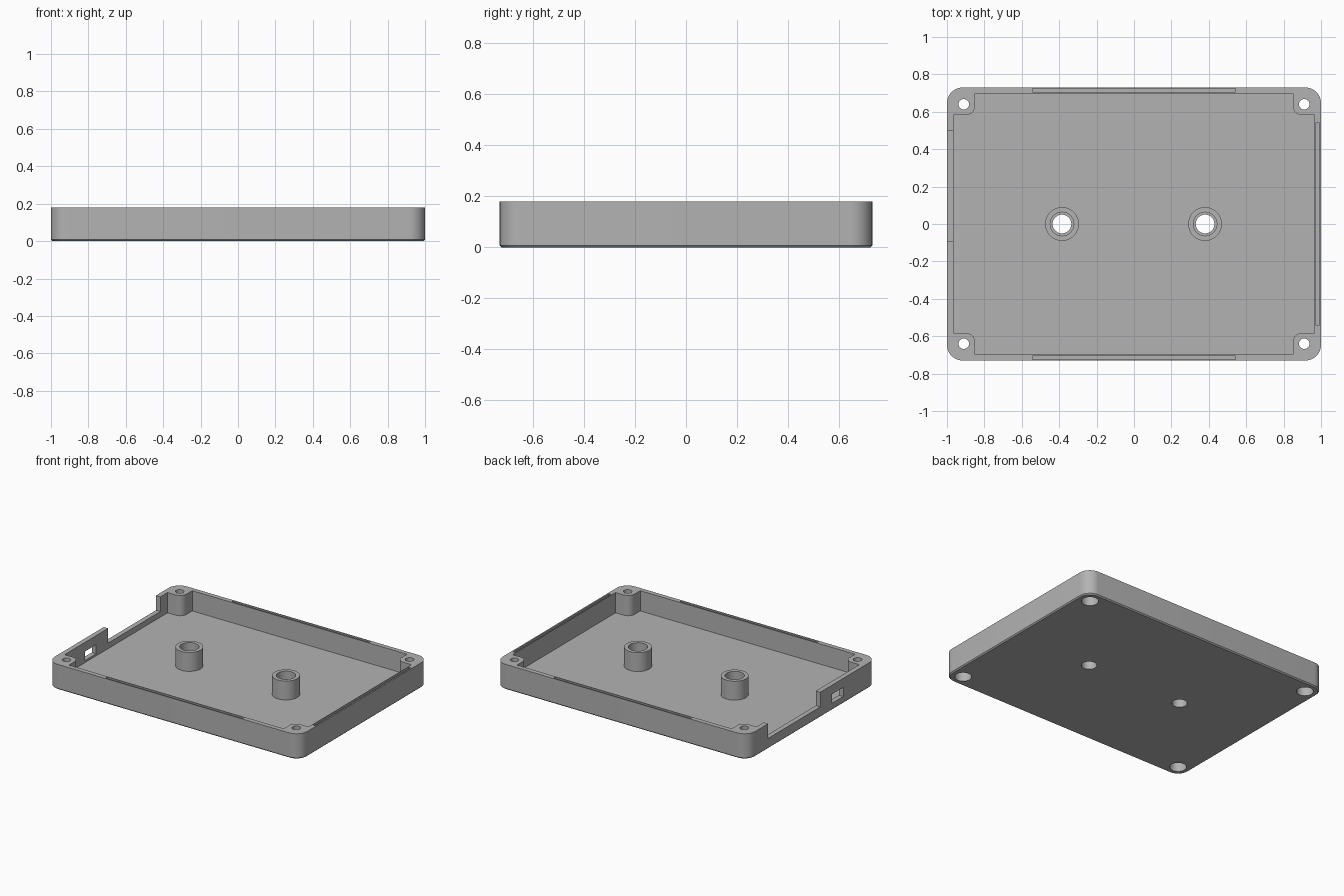
import bpy, bmesh
from math import pi, cos, sin, radians

cube = bpy.data.objects.get("Cube")
if cube:
    bpy.data.objects.remove(cube, do_unlink=True)

HX, HY, H = 1.0, 0.73, 0.18      # outer half sizes and height
FLOOR, WALL = 0.035, 0.035

grey = bpy.data.materials.new("plain grey")
grey.use_nodes = True
grey.diffuse_color = (0.45, 0.45, 0.45, 1)
grey.node_tree.nodes["Principled BSDF"].inputs["Base Color"].default_value = grey.diffuse_color


def loft(name, rings):
    """Closed solid through equal-length (outline, z) rings."""
    bm = bmesh.new()
    loops = [[bm.verts.new((x, y, z)) for x, y in outline] for outline, z in rings]
    n = len(loops[0])
    for a, b in zip(loops, loops[1:]):
        for i in range(n):
            j = (i + 1) % n
            bm.faces.new((a[i], a[j], b[j], b[i]))
    bm.faces.new(loops[0][::-1])
    bm.faces.new(loops[-1])
    bmesh.ops.recalc_face_normals(bm, faces=bm.faces)
    mesh = bpy.data.meshes.new(name)
    bm.to_mesh(mesh)
    bm.free()
    mesh.materials.append(grey)
    ob = bpy.data.objects.new(name, mesh)
    bpy.context.collection.objects.link(ob)
    return ob


def arc(cx, cy, r, start, end, steps=10):
    return [(cx + r * cos(start + (end - start) * i / steps),
             cy + r * sin(start + (end - start) * i / steps)) for i in range(steps + 1)]


def round_rect(hx, hy, r):
    pts = []
    for k, (sx, sy) in enumerate([(1, 1), (-1, 1), (-1, -1), (1, -1)]):
        pts += arc(sx * (hx - r), sy * (hy - r), r, k * pi / 2, (k + 1) * pi / 2)
    return pts


def cylinder(name, x, y, r, z0, z1):
    ring = arc(x, y, r, 0, 2 * pi, 48)[:-1]
    return loft(name, [(ring, z0), (ring, z1)])


def box(name, x0, x1, y0, y1, z0, z1):
    ring = [(x0, y0), (x1, y0), (x1, y1), (x0, y1)]
    return loft(name, [(ring, z0), (ring, z1)])


def cut(target, cutter):
    cutter.hide_render = True
    mod = target.modifiers.new("cut", 'BOOLEAN')
    mod.operation, mod.solver, mod.object = 'DIFFERENCE', 'EXACT', cutter
    bpy.context.view_layer.objects.active = target
    bpy.ops.object.modifier_apply(modifier=mod.name)
    bpy.data.objects.remove(cutter, do_unlink=True)


# Outer shell with rounded corners and a slim bottom chamfer
C, R = 0.008, 0.085
outer = round_rect(HX, HY, R)
tray = loft("tray", [(round_rect(HX - C, HY - C, R - C), 0), (outer, C), (outer, H)])

# Cavity, stepped in around the four corner bosses
ix, iy, bx, by, f = HX - WALL, HY - 0.033, 0.85, 0.582, 0.05
quarter = [(ix, by)] + arc(bx + f, by + f, f, -pi / 2, -pi) + [(bx, iy)]
mirrored = [(-x, y) for x, y in quarter[::-1]]
half = quarter + mirrored
cavity = half + [(-x, -y) for x, y in half]
cut(tray, loft("cavity_cutter", [(cavity, FLOOR), (cavity, H + 0.1)]))

# Screw holes in the corners, widened from below
for sx in (-1, 1):
    for sy in (-1, 1):
        x, y = sx * 0.91, sy * 0.64
        cut(tray, cylinder("screw_cutter", x, y, 0.028, -0.1, H + 0.1))
        cut(tray, cylinder("screw_head_cutter", x, y, 0.055, -0.1, 0.09))

# Snap grooves in the top of three walls
for sy in (-1, 1):
    y0, y1 = sorted((sy * 0.706, sy * 0.724))
    cut(tray, box("groove_cutter", -0.543, 0.543, y0, y1, H - 0.04, H + 0.1))
cut(tray, box("groove_cutter", 0.972, 0.99, -0.543, 0.543, H - 0.04, H + 0.1))

# Wide notch and small port in the side wall
cut(tray, box("notch_cutter", -1.1, -ix + 0.01, -0.09, 0.50, 0.075, H + 0.1))
cut(tray, box("port_cutter", -1.1, -ix + 0.01, -0.35, -0.225, 0.05, 0.115))

# Two hollow standoffs with a recess in the top
parts = [tray]
for name, x in (("right_standoff", -0.385), ("left_standoff", 0.38)):
    post = cylinder(name, x, 0, 0.09, FLOOR, 0.17)
    for target in (tray, post):
        cut(target, cylinder("bore_cutter", x, 0, 0.05, -0.1, H + 0.1))
    cut(post, cylinder("recess_cutter", x, 0, 0.063, 0.06, H + 0.1))
    parts.append(post)

# Smooth the rounded surfaces, keep hard edges
for ob in parts:
    bpy.ops.object.select_all(action='DESELECT')
    ob.select_set(True)
    bpy.context.view_layer.objects.active = ob
    bpy.ops.object.shade_smooth_by_angle(angle=radians(30))
